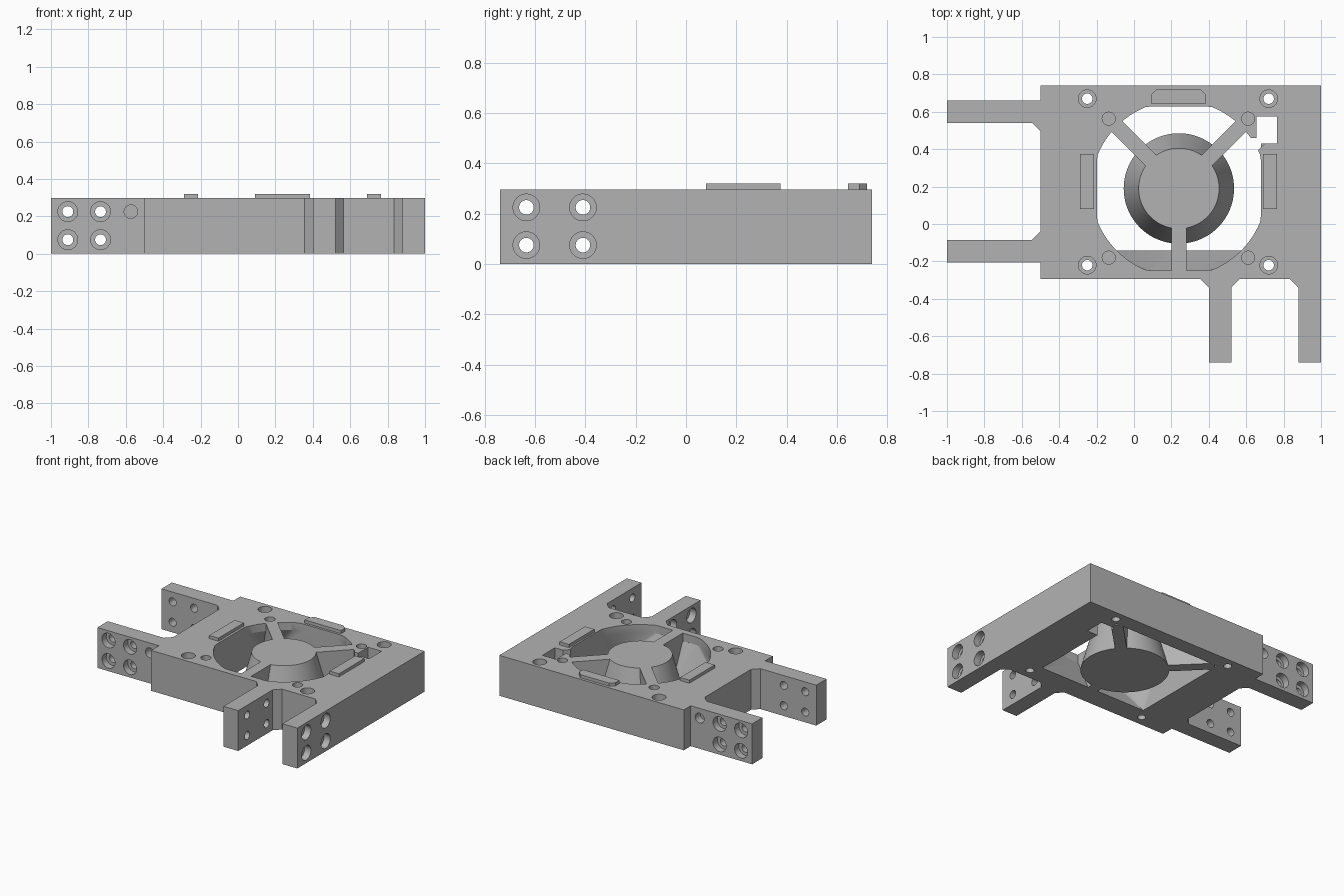
import bpy, bmesh, math
from mathutils import Matrix, Vector

if "Cube" in bpy.data.objects:
    bpy.data.objects.remove(bpy.data.objects["Cube"], do_unlink=True)

H = 0.297                       # plate thickness
CX, CY = 0.24, 0.19             # fan centre
LIP = 0.24                      # height where the duct starts to flare

grey = bpy.data.materials.new("plain_grey")
grey.use_nodes = True
grey.diffuse_color = (0.45, 0.45, 0.45, 1)
grey.node_tree.nodes["Principled BSDF"].inputs["Base Color"].default_value = (0.45, 0.45, 0.45, 1)


def to_object(name, bm):
    bmesh.ops.recalc_face_normals(bm, faces=bm.faces)
    mesh = bpy.data.meshes.new(name)
    bm.to_mesh(mesh)
    bm.free()
    mesh.materials.append(grey)
    ob = bpy.data.objects.new(name, mesh)
    bpy.context.collection.objects.link(ob)
    return ob


def prism(name, points, z0, z1):
    bm = bmesh.new()
    face = bm.faces.new([bm.verts.new((x, y, z0)) for x, y in points])
    top = bmesh.ops.extrude_face_region(bm, geom=[face])["geom"]
    verts = [v for v in top if isinstance(v, bmesh.types.BMVert)]
    bmesh.ops.translate(bm, verts=verts, vec=(0, 0, z1 - z0))
    return to_object(name, bm)


def add_rod(bm, start, end, radius):
    a, b = Vector(start), Vector(end)
    turn = (b - a).to_track_quat('Z', 'Y').to_matrix().to_4x4()
    bmesh.ops.create_cone(bm, cap_ends=True, segments=32, radius1=radius, radius2=radius,
                          depth=(b - a).length, matrix=Matrix.Translation((a + b) / 2) @ turn)


# Mounting plate with four arms
plate = prism("fan_bracket", [
    (-0.5, 0.74), (-0.5, 0.66), (-1, 0.66), (-1, 0.54), (-0.545, 0.54), (-0.5, 0.495),
    (-0.5, -0.04), (-0.545, -0.085), (-1, -0.085), (-1, -0.205), (-0.5, -0.205), (-0.5, -0.295),
    (0.355, -0.295), (0.4, -0.34), (0.4, -0.74), (0.52, -0.74), (0.52, -0.34), (0.565, -0.295),
    (0.835, -0.295), (0.88, -0.34), (0.88, -0.74), (1, -0.74), (1, 0.74)], 0, H)

# Duct: flat-sided circle on top flaring to a rectangle underneath
ring = []
for i in range(96):
    a = math.tau * i / 96
    clip = lambda v: max(-0.438, min(0.438, v))
    ring.append((CX + clip(0.47 * math.cos(a)), CY + clip(0.47 * math.sin(a))))
lip_cutter = prism("lip_cutter", ring, LIP - 0.001, H + 0.05)
bm = bmesh.new()
for x, y in ring:
    bm.verts.new((x, y, LIP))
for x in (CX - 0.438, CX + 0.438):
    for y in (-0.14, CY + 0.438):
        bm.verts.new((x, y, -0.002))
bmesh.ops.convex_hull(bm, input=bm.verts)
duct_cutter = to_object("duct_cutter", bm)

# Hub and spokes
bm = bmesh.new()
bmesh.ops.create_cone(bm, cap_ends=True, segments=96, radius1=0.295, radius2=0.215, depth=H,
                      matrix=Matrix.Translation((CX, CY, H / 2)))
hub = to_object("hub", bm)
spokes = []
for angle, length in ((45, 0.6), (135, 0.6), (270, 0.46)):
    turn = Matrix.Rotation(math.radians(angle), 2)
    outline = [turn @ Vector(p) + Vector((CX, CY))
               for p in ((0.05, -0.04), (length, -0.04), (length, 0.04), (0.05, 0.04))]
    spokes.append(prism("spoke", outline, 0, H))

# Screw holes: through bores, counterbores and blind pockets
bores, counters, pockets = bmesh.new(), bmesh.new(), bmesh.new()
for x in (-0.25, 0.72):
    for y in (-0.22, 0.67):
        add_rod(bores, (x, y, -0.05), (x, y, H + 0.05), 0.028)
        add_rod(counters, (x, y, H - 0.08), (x, y, H + 0.05), 0.047)
for x in (-0.135, 0.61):
    for y in (-0.18, 0.563):
        add_rod(pockets, (x, y, H - 0.07), (x, y, H + 0.05), 0.035)
for z in (0.075, 0.225):
    for outer, out in ((1, 1), (0.4, -1)):
        for y in (-0.635, -0.41):
            add_rod(bores, (outer + out * 0.05, y, z), (outer - out * 0.15, y, z), 0.029)
            add_rod(counters, (outer + out * 0.05, y, z), (outer - out * 0.05, y, z), 0.053)
    for outer, out in ((0.66, 1), (-0.205, -1)):
        for x in (-0.91, -0.735):
            add_rod(bores, (x, outer + out * 0.05, z), (x, outer - out * 0.15, z), 0.029)
            add_rod(counters, (x, outer + out * 0.05, z), (x, outer - out * 0.05, z), 0.053)
for outer, out in ((0.66, 1), (-0.205, -1)):
    add_rod(pockets, (-0.573, outer + out * 0.05, 0.225), (-0.573, outer - out * 0.06, 0.225), 0.036)

# Cable opening and its channel into the duct
cable_hole = prism("cable_hole", [(0.655, 0.43), (0.765, 0.43), (0.765, 0.575), (0.655, 0.575)],
                   -0.05, H + 0.05)
cable_channel = prism("cable_channel", [(0.6, 0.38), (0.65, 0.38), (0.7, 0.431), (0.7, 0.46), (0.6, 0.46)],
                      0.16, H + 0.05)

steps = [(duct_cutter, 'DIFFERENCE'), (lip_cutter, 'DIFFERENCE'), (hub, 'UNION')]
steps += [(s, 'UNION') for s in spokes]
steps += [(to_object("hole_cutter", b), 'DIFFERENCE') for b in (bores, counters, pockets)]
steps += [(cable_hole, 'DIFFERENCE'), (cable_channel, 'DIFFERENCE')]
bpy.context.view_layer.objects.active = plate
for tool, operation in steps:
    tool.hide_render = True
    mod = plate.modifiers.new("cut", 'BOOLEAN')
    mod.operation, mod.object, mod.solver = operation, tool, 'EXACT'
    bpy.ops.object.modifier_apply(modifier=mod.name)
    bpy.data.objects.remove(tool, do_unlink=True)

# Raised pads around the duct
prism("back_pad", [(0.09, 0.645), (0.385, 0.645), (0.385, 0.69), (0.355, 0.72), (0.12, 0.72), (0.09, 0.69)],
      H - 0.01, 0.32)
for name, x in (("right_pad", -0.29), ("left_pad", 0.69)):
    prism(name, [(x, 0.08), (x + 0.075, 0.08), (x + 0.075, 0.375), (x, 0.375)], H - 0.01, 0.32)

bpy.ops.object.select_all(action='DESELECT')
plate.select_set(True)
bpy.ops.object.shade_smooth_by_angle(angle=math.radians(25))
